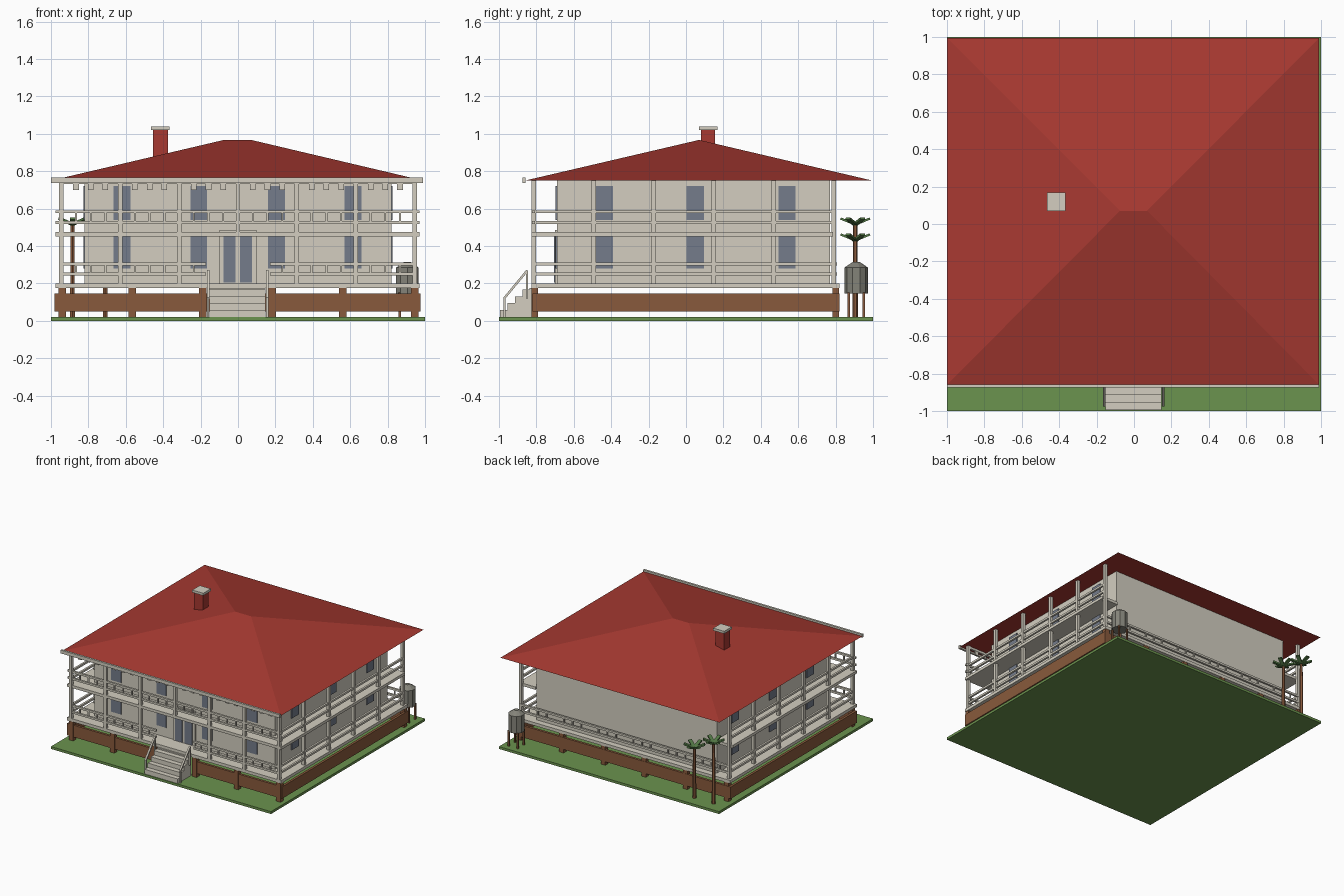
import bpy, bmesh, math
from mathutils import Matrix, Vector

if "Cube" in bpy.data.objects:
    bpy.data.objects.remove(bpy.data.objects["Cube"])


def material(name, r, g, b):
    lin = [((c / 255 + 0.055) / 1.055) ** 2.4 for c in (r, g, b)]
    m = bpy.data.materials.new(name)
    m.diffuse_color = (*lin, 1)
    m.use_nodes = True
    m.node_tree.nodes["Principled BSDF"].inputs["Base Color"].default_value = m.diffuse_color
    return m


CREAM = material("cream_paint", 211, 206, 192)
RED = material("red_roof", 167, 57, 49)
BROWN = material("brown_timber", 137, 90, 60)
GREEN = material("grass_green", 107, 147, 78)
LEAF = material("palm_green", 84, 122, 70)
GLASS = material("blue_grey_glass", 117, 124, 139)
GREY = material("tank_grey", 132, 131, 121)


def finish(name, bm, mat):
    bmesh.ops.recalc_face_normals(bm, faces=bm.faces)
    me = bpy.data.meshes.new(name)
    bm.to_mesh(me)
    bm.free()
    me.materials.append(mat)
    ob = bpy.data.objects.new(name, me)
    bpy.context.collection.objects.link(ob)
    return ob


def add_box(bm, x0, x1, y0, y1, z0, z1, turn=Matrix()):
    mid = Vector(((x0 + x1) / 2, (y0 + y1) / 2, (z0 + z1) / 2))
    size = Matrix.Diagonal((x1 - x0, y1 - y0, z1 - z0, 1))
    bmesh.ops.create_cube(bm, size=1, matrix=turn @ Matrix.Translation(mid) @ size)


def boxes(name, mat, items):
    bm = bmesh.new()
    for b in items:
        add_box(bm, *b)
    return finish(name, bm, mat)


def box_at(x, y, w, d, z0, z1):
    return (x - w / 2, x + w / 2, y - d / 2, y + d / 2, z0, z1)


def cone(bm, x, y, z0, z1, r0, r1, n):
    bmesh.ops.create_cone(bm, cap_ends=True, segments=n, radius1=r0, radius2=r1,
                          depth=z1 - z0, matrix=Matrix.Translation((x, y, (z0 + z1) / 2)))


# Layout of the veranda
PX, FRONT, BACK = 0.945, -0.815, 0.79
post_x = [-PX + i * PX / 3 for i in range(7)]
post_y = [FRONT + i * (BACK - FRONT) / 5 for i in range(6)]
LOW, HIGH = (0.25, 0.303), (0.525, 0.583)

# Ground, house body and decks
boxes("lawn", GREEN, [(-1, 1, -1, 1, 0, 0.02)])
boxes("house_walls", CREAM, [(-0.82, 0.82, -0.69, 0.77, 0.2, 0.75)])
boxes("lower_deck", CREAM, [(-0.975, 0.97, -0.825, 0.82, 0.175, 0.2)])
boxes("upper_deck", CREAM, [(-0.975, 0.97, -0.825, -0.69, 0.452, 0.475),
                            (-0.975, -0.82, -0.69, 0.785, 0.452, 0.475),
                            (0.82, 0.97, -0.69, 0.785, 0.452, 0.475)])

# Hip roof
bm = bmesh.new()
eave = [bm.verts.new(p) for p in ((-1, -0.86, 0.75), (0.99, -0.86, 0.75),
                                  (0.99, 0.995, 0.75), (-1, 0.995, 0.75))]
left, right = (bm.verts.new((x, 0.07, 0.967)) for x in (-0.075, 0.07))
for f in ((eave[0], eave[1], right, left), (eave[1], eave[2], right),
          (eave[2], eave[3], left, right), (eave[3], eave[0], left), eave[::-1]):
    bm.faces.new(f)
finish("hip_roof", bm, RED)
boxes("front_fascia", CREAM, [(-1, 0.99, -0.875, -0.858, 0.738, 0.765)])

# Chimney
boxes("chimney", RED, [(-0.455, -0.375, 0.08, 0.155, 0.8, 1.02)])
boxes("chimney_cap", CREAM, [(-0.465, -0.365, 0.07, 0.168, 1.02, 1.04)])

# Posts on the front and along both sides
posts = [box_at(x, FRONT, 0.024, 0.024, 0.475 if abs(x) < 0.01 else 0.2, 0.75) for x in post_x]
posts += [box_at(s * PX, y, 0.024, 0.024, 0.2, 0.75) for s in (-1, 1) for y in post_y[1:]]
boxes("veranda_posts", CREAM, posts)

# Rails: front, sides, and back at the lower level only
rails, T = [], 0.008
for z in HIGH:
    rails.append((-0.975, 0.97, FRONT - T, FRONT + T, z - T, z + T))
for z in LOW:
    rails += [(-0.945, -0.17, FRONT - T, FRONT + T, z - T, z + T),
              (0.17, 0.945, FRONT - T, FRONT + T, z - T, z + T),
              (-PX, PX, 0.79, 0.806, z - T, z + T)]
for s in (-1, 1):
    rails += [(s * PX - T, s * PX + T, FRONT, BACK, z - T, z + T) for z in LOW + HIGH]
boxes("veranda_rails", CREAM, rails)

# Balusters and valance drops at the quarter points of each bay
quarter = [-PX + i * PX / 12 for i in range(25) if i % 4]
bal = [box_at(x, FRONT, 0.01, 0.01, *HIGH) for x in quarter]
bal += [box_at(x, FRONT, 0.01, 0.01, *LOW) for x in quarter if abs(x) > 0.18]
bal += [box_at(x, 0.798, 0.01, 0.01, *LOW) for x in quarter]
boxes("balusters", CREAM, bal)
boxes("valance_drops", CREAM,
      [(-PX, PX, FRONT - 0.008, FRONT + 0.008, 0.732, 0.75)] +
      [box_at(x, FRONT, 0.03, 0.012, 0.7, 0.74) for x in quarter])

# Windows: front and both sides, two storeys
panes = []
for z0, z1 in ((0.28, 0.455), (0.54, 0.722)):
    for x in (-0.62, -0.21, 0.205, 0.615):
        panes.append((x - 0.045, x + 0.045, -0.697, -0.688, z0, z1))
    for y in (-0.435, 0.05, 0.54):
        panes += [(0.818, 0.827, y - 0.046, y + 0.046, z0, z1),
                  (-0.827, -0.818, y - 0.046, y + 0.046, z0, z1)]
boxes("windows", GLASS, panes)

# Double front door
boxes("door_frame", CREAM, [(-0.1, 0.1, -0.7, -0.69, 0.2, 0.485)])
boxes("door_panels", GLASS, [(-0.078, -0.013, -0.706, -0.699, 0.205, 0.455),
                             (0.01, 0.075, -0.706, -0.699, 0.205, 0.455)])

# Timber skirt and stumps under the deck
boxes("skirt_boards", BROWN, [(-0.98, -0.175, -0.82, -0.8, 0.05, 0.147),
                              (0.17, 0.975, -0.82, -0.8, 0.05, 0.147),
                              (-0.98, 0.975, 0.8, 0.82, 0.05, 0.147),
                              (-0.98, -0.96, -0.8, 0.8, 0.05, 0.147),
                              (0.955, 0.975, -0.8, 0.8, 0.05, 0.147)])
boxes("stumps", BROWN, [box_at(x, y, 0.04, 0.036, 0.02, 0.175)
                        for x in (-0.94, -0.565, -0.188, 0.182, 0.56, 0.945)
                        for y in (-0.808, 0.8)])

# Front steps with sloping handrails
boxes("front_steps", CREAM, [(-0.152, 0.148, -0.995 + i * 0.04, -0.955 + i * 0.04,
                              0.02, 0.058 + i * 0.036) for i in range(4)]
      + [(-0.152, 0.148, -0.836, -0.82, 0.02, 0.176)])
bm = bmesh.new()
slope = math.atan2(0.145, 0.12)
for x in (-0.16, 0.156):
    add_box(bm, *box_at(x, -0.97, 0.012, 0.012, 0.02, 0.125))
    add_box(bm, *box_at(x, -0.85, 0.012, 0.012, 0.12, 0.27))
    turn = Matrix.Translation((x, -0.91, 0.195)) @ Matrix.Rotation(slope, 4, 'X')
    add_box(bm, -0.007, 0.007, -0.096, 0.096, -0.006, 0.006, turn)
finish("step_handrails", bm, CREAM)

# Water tank on legs
bm = bmesh.new()
cone(bm, 0.905, 0.91, 0.145, 0.285, 0.062, 0.062, 10)
cone(bm, 0.905, 0.91, 0.285, 0.315, 0.062, 0.018, 10)
finish("water_tank", bm, GREY)
boxes("tank_legs", BROWN, [box_at(0.905 + a * 0.04, 0.91 + b * 0.04, 0.012, 0.012, 0.02, 0.15)
                           for a in (-1, 1) for b in (-1, 1)])

# Two palms with upward-tilted fronds
trunks, fronds = bmesh.new(), bmesh.new()
for x, h in ((-0.885, 0.52), (-0.71, 0.435)):
    cone(trunks, x, 0.905, 0.02, h, 0.015, 0.011, 6)
    for i in range(6):
        turn = (Matrix.Translation((x, 0.905, h - 0.005))
                @ Matrix.Rotation(math.radians(30 + 60 * i), 4, 'Z')
                @ Matrix.Rotation(math.radians(-22), 4, 'Y'))
        add_box(fronds, 0, 0.085, -0.014, 0.014, -0.006, 0.006, turn)
finish("palm_trunks", trunks, BROWN)
finish("palm_fronds", fronds, LEAF)
